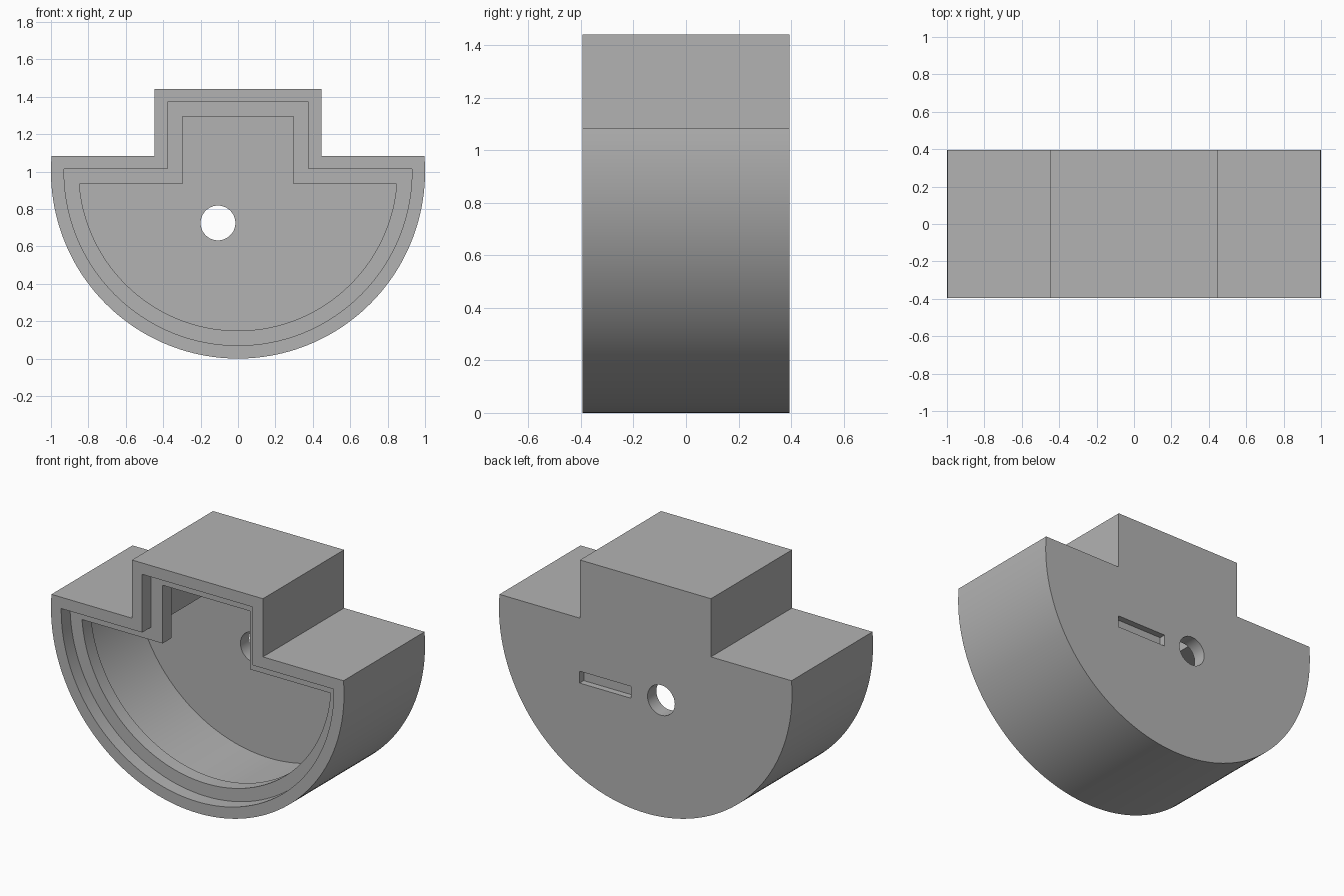
import bpy
from math import asin, pi, cos, sin, atan2
from mathutils import Vector

if "Cube" in bpy.data.objects:
    bpy.data.objects.remove(bpy.data.objects["Cube"])

BACK, FRONT = 0.395, -0.395
WALL = 0.086          # thickness of back wall, lip depth and ledge
GROOVE = 0.04         # depth of the groove in the back

grey = bpy.data.materials.new("mid_grey")
grey.use_nodes = True
grey.diffuse_color = (0.45, 0.45, 0.45, 1)
grey.node_tree.nodes["Principled BSDF"].inputs["Base Color"].default_value = (0.45, 0.45, 0.45, 1)


def prism(name, pts, y0, y1):
    """Extrude an (x, z) outline from y0 to y1."""
    n = len(pts)
    verts = [(x, y, z) for y in (y0, y1) for x, z in pts]
    faces = [tuple(range(n)), tuple(range(2 * n - 1, n - 1, -1))]
    faces += [(i, i + n, (i + 1) % n + n, (i + 1) % n) for i in range(n)]
    mesh = bpy.data.meshes.new(name)
    mesh.from_pydata(verts, [], faces)
    mesh.materials.append(grey)
    obj = bpy.data.objects.new(name, mesh)
    bpy.context.collection.objects.link(obj)
    # Consistent outward normals
    bpy.context.view_layer.objects.active = obj
    bpy.ops.object.mode_set(mode="EDIT")
    bpy.ops.mesh.select_all(action="SELECT")
    bpy.ops.mesh.normals_make_consistent(inside=False)
    bpy.ops.object.mode_set(mode="OBJECT")
    return obj


def cut(target, cutter):
    """Subtract the cutter and discard it."""
    mod = target.modifiers.new("cut", "BOOLEAN")
    mod.operation, mod.solver, mod.object = "DIFFERENCE", "EXACT", cutter
    bpy.context.view_layer.objects.active = target
    bpy.ops.object.modifier_apply(modifier=mod.name)
    bpy.data.objects.remove(cutter)


def bowl_outline(t, steps=96):
    """Half-round bowl with a raised neck, inset by t."""
    r, shoulder, neck, top = 1 - t, 1.083 - t, 0.447 - t, 1.442 - t
    a = asin((shoulder - 1) / r)
    arc = [pi - a + (pi + 2 * a) * i / steps for i in range(steps + 1)]
    pts = [(r * cos(q), 1 + r * sin(q)) for q in arc]
    return pts + [(neck, shoulder), (neck, top), (-neck, top), (-neck, shoulder)]


def rounded(pts, r, steps=10):
    """Offset a counter-clockwise outline outward with round corners."""
    out = []
    for i, p in enumerate(pts):
        p, before, after = Vector(p), Vector(pts[i - 1]), Vector(pts[(i + 1) % len(pts)])
        d0, d1 = p - before, after - p
        a0, a1 = atan2(-d0.x, d0.y), atan2(-d1.x, d1.y)
        sweep = (a1 - a0) % (2 * pi)
        for k in range(steps + 1):
            q = a0 + pi + sweep * k / steps
            out.append((p.x + r * cos(q), p.y + r * sin(q)))
    return out


# Housing: lip recess, ledge opening and wider cavity behind the ledge
housing = prism("housing", bowl_outline(0), FRONT, BACK)
cut(housing, prism("cavity", bowl_outline(0.07), FRONT + 2 * WALL, BACK - WALL))
cut(housing, prism("opening", bowl_outline(0.149), FRONT - 0.1, 0))
cut(housing, prism("lip", bowl_outline(0.07), FRONT - 0.1, FRONT + WALL))

# Triangular groove around a flush island, with a slot leading to it
triangle = [(0.06, 0.466), (0.06, 0.97), (-0.398, 0.72)]
groove = prism("groove", rounded(triangle, 0.066), BACK - GROOVE, BACK + 0.1)
cut(groove, prism("island", triangle, BACK - 0.2, BACK + 0.2))
cut(housing, groove)
slot = [(0.1, 0.682), (0.449, 0.682), (0.449, 0.755), (0.1, 0.755)]
cut(housing, prism("slot", slot, BACK - GROOVE, BACK + 0.1))

# Round hole through the back wall
circle = [(-0.107 + 0.093 * cos(2 * pi * i / 48), 0.725 + 0.093 * sin(2 * pi * i / 48)) for i in range(48)]
cut(housing, prism("hole", circle, 0.1, BACK + 0.2))

# Smooth curves, sharp edges
bpy.ops.object.select_all(action="DESELECT")
housing.select_set(True)
bpy.context.view_layer.objects.active = housing
bpy.ops.object.shade_smooth_by_angle(angle=pi / 6)
